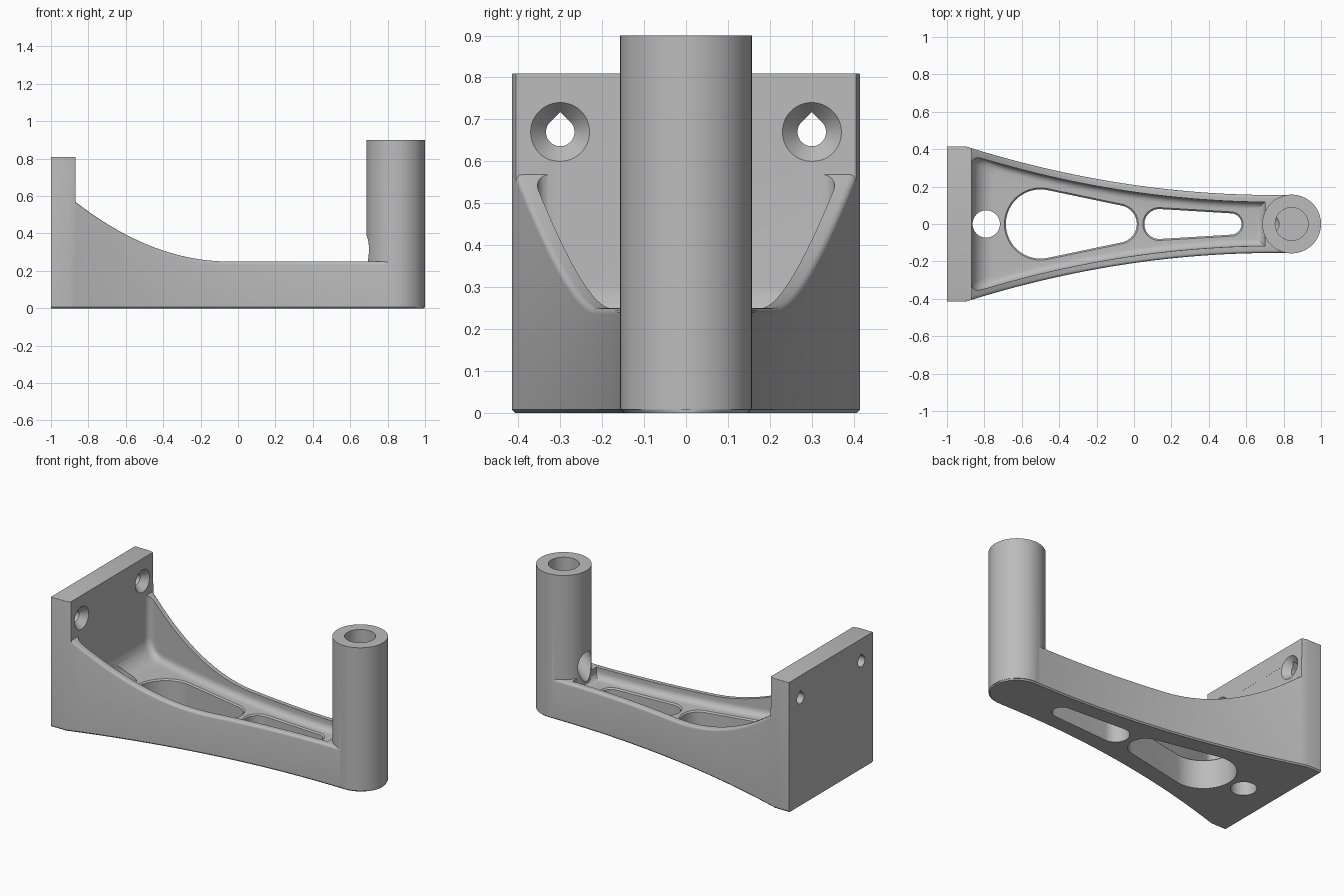
import bpy, bmesh
from math import sin, cos, pi, sqrt, acos, radians

cube = bpy.data.objects.get("Cube")
if cube:
    bpy.data.objects.remove(cube, do_unlink=True)

grey = bpy.data.materials.new("plain_grey")
grey.use_nodes = True
grey.diffuse_color = (0.5, 0.5, 0.5, 1)
grey.node_tree.nodes["Principled BSDF"].inputs["Base Color"].default_value = (0.5, 0.5, 0.5, 1)

TUBE_X, TUBE_R = 0.843, 0.157
PLATE_X = -0.87
FLOOR = 0.185


def loft(name, rings):
    """Closed solid through rings that share one point count."""
    bm = bmesh.new()
    rows = [[bm.verts.new(p) for p in ring] for ring in rings]
    n = len(rows[0])
    for a, b in zip(rows, rows[1:]):
        for i in range(n):
            j = (i + 1) % n
            bm.faces.new((a[i], a[j], b[j], b[i]))
    bm.faces.new(rows[0])
    bm.faces.new(rows[-1])
    bmesh.ops.recalc_face_normals(bm, faces=bm.faces)
    mesh = bpy.data.meshes.new(name)
    bm.to_mesh(mesh)
    bm.free()
    mesh.materials.append(grey)
    obj = bpy.data.objects.new(name, mesh)
    bpy.context.collection.objects.link(obj)
    return obj


def combine(target, tool, operation):
    mod = target.modifiers.new("combine", "BOOLEAN")
    mod.operation, mod.solver, mod.object = operation, "EXACT", tool
    bpy.context.view_layer.objects.active = target
    bpy.ops.object.modifier_apply(modifier=mod.name)
    bpy.data.objects.remove(tool, do_unlink=True)


def arc(a, b, n):
    return [a + (b - a) * i / n for i in range(n + 1)]


def disc(x, y, r, z, n=64):
    return [(x + r * cos(2 * pi * i / n), y + r * sin(2 * pi * i / n), z) for i in range(n)]


def half_width(x):
    if x > TUBE_X:
        return sqrt(0.155 ** 2 - (x - TUBE_X) ** 2)
    t = max(0, min(1, (0.75 - x) / 1.65))
    return 0.155 + 0.26 * t * t


def rim_height(x):
    t = max(0, (-0.05 - x) / 0.82)
    return 0.25 + 0.32 * t * t


def section(x, top, r):
    """Upright cross-section with chamfered foot and rounded top corners."""
    w, c = half_width(x), 0.008
    half = [(w - c, 0), (w, c)]
    half += [(w - r + r * cos(a), top - r + r * sin(a)) for a in arc(0, pi / 2, 4)]
    return [(x, y, z) for y, z in half] + [(x, -y, z) for y, z in reversed(half)]


# Mounting plate and curved arm
rings = [section(x, 0.81, 0.003) for x in (-1, -0.9, PLATE_X)]
rings += [section(x, rim_height(x), 0.015) for x in arc(PLATE_X + 0.002, TUBE_X, 44)]
rings += [section(TUBE_X + 0.153 * sin(a), 0.25, 0.015) for a in arc(0, pi / 2, 16)[1:]]
bracket = loft("bracket", rings)


# Recessed pocket, filleted into the floor, walls and plate
def fillet(dz, r):
    return r - sqrt(r * r - (r - dz) ** 2) if dz < r else 0


def pocket_ring(z):
    dz, corner = z - FLOOR, 0.05
    side = fillet(dz, 0.04)
    start, end = PLATE_X + 0.0005 + fillet(dz, 0.12), 0.70 - side
    xs = [start + corner * (1 - cos(a)) for a in arc(0, pi / 2, 6)]
    xs += arc(start + corner, end, 36)[1:]
    edge = [(x, half_width(x) - 0.038 - side - fillet(x - start, corner)) for x in xs]
    return [(x, y, z) for x, y in edge] + [(x, -y, z) for x, y in reversed(edge)]


levels = [FLOOR + 0.04 * (1 - cos(a)) for a in arc(0, pi / 2, 6)]
levels += [FLOOR + 0.12 * (1 - cos(a)) for a in arc(radians(55), pi / 2, 4)] + [0.7]
combine(bracket, loft("pocket_cutter", [pocket_ring(z) for z in levels]), "DIFFERENCE")

# Upright tube
tube = loft("tube", [disc(TUBE_X, 0, TUBE_R, z, 96) for z in (0.008, 0.9)])
combine(bracket, tube, "UNION")
bore = loft("bore_cutter", [disc(TUBE_X, 0, 0.088, z) for z in (0.3, 1)])
combine(bracket, bore, "DIFFERENCE")

# Slanted outlet from the bore into the pocket
s = sqrt(0.5)
outlet = [[(x - 0.065 * s * sin(a), 0.065 * cos(a), x - 0.385 + 0.065 * s * sin(a))
           for a in arc(0, 2 * pi, 40)[:-1]] for x in (0.64, 0.85)]
combine(bracket, loft("outlet_cutter", outlet), "DIFFERENCE")


# Lightening slots with chamfered rims
def slot_ring(x1, r1, x2, r2, grow, z):
    a = acos((r1 - r2) / (x2 - x1))
    left = [(x1 + (r1 + grow) * cos(t), (r1 + grow) * sin(t), z) for t in arc(a, 2 * pi - a, 32)]
    right = [(x2 + (r2 + grow) * cos(t), (r2 + grow) * sin(t), z) for t in arc(-a, a, 24)]
    return left + right


for shape in ((-0.5, 0.185, -0.085, 0.1), (0.135, 0.08, 0.518, 0.057)):
    steps = ((0, -0.1), (0, FLOOR - 0.008), (0.008, FLOOR), (0.008, 0.23))
    cutter = loft("slot_cutter", [slot_ring(*shape, g, z) for g, z in steps])
    combine(bracket, cutter, "DIFFERENCE")

# Round hole beside the plate
hole = loft("floor_hole_cutter", [disc(-0.79, 0, 0.073, z) for z in (-0.1, 0.5)])
combine(bracket, hole, "DIFFERENCE")

# Teardrop screw holes with countersinks
for y in (-0.3, 0.3):
    drop = [(0.034 * cos(a), 0.034 * sin(a)) for a in arc(0.75 * pi, 2.25 * pi, 36)]
    drop.append((0, 0.034 / s))
    screw = loft("screw_cutter", [[(x, y + u, 0.67 + v) for u, v in drop] for x in (-1.1, -0.8)])
    combine(bracket, screw, "DIFFERENCE")
    cone = loft("countersink_cutter", [[(x, y + u, 0.67 + v) for u, v, _ in disc(0, 0, r, 0)]
                                       for x, r in ((-0.915, 0.03), (-0.865, 0.074))])
    combine(bracket, cone, "DIFFERENCE")

bpy.ops.object.select_all(action="DESELECT")
bracket.select_set(True)
bpy.context.view_layer.objects.active = bracket
bpy.ops.object.shade_smooth_by_angle(angle=radians(30))
